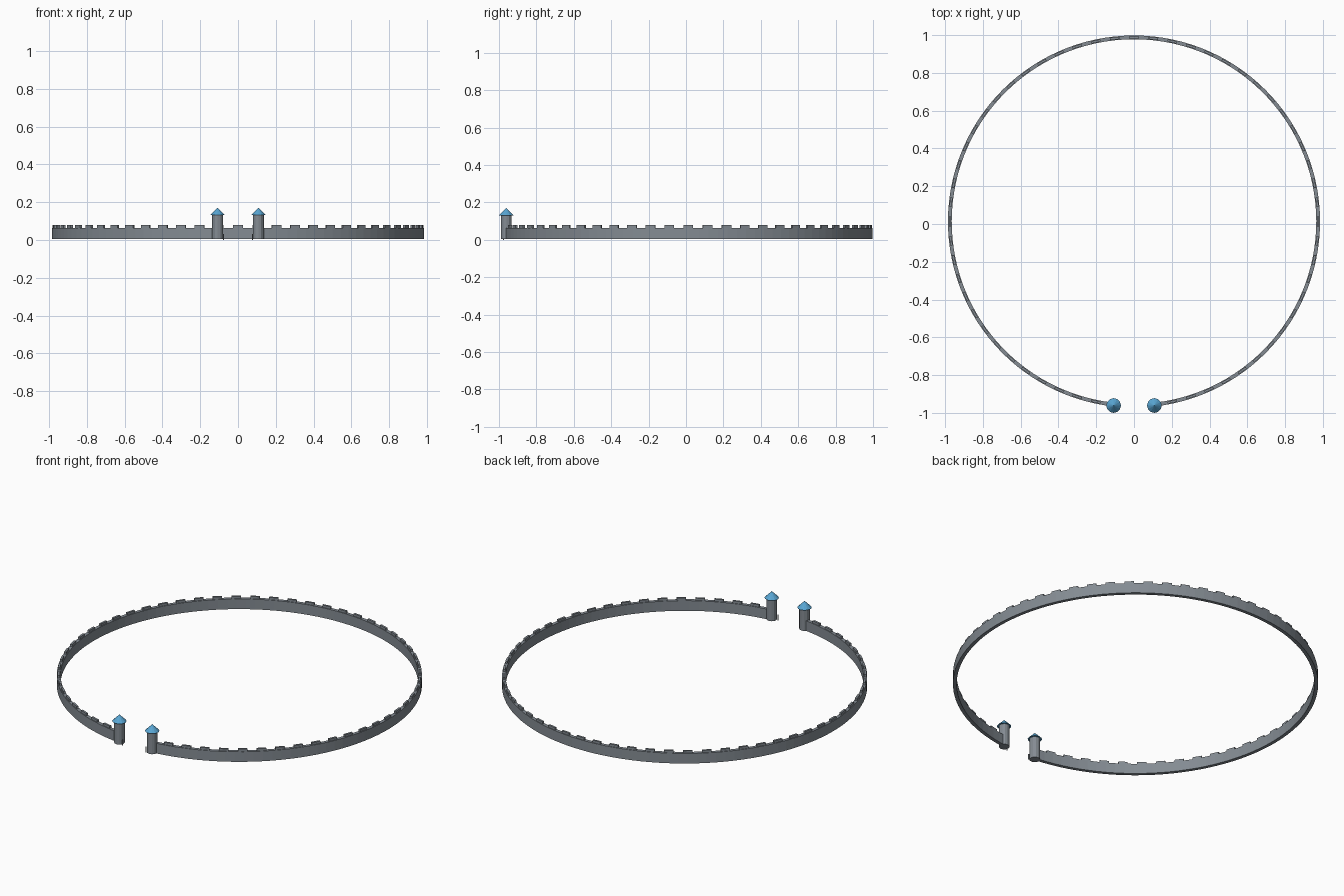
import bpy, bmesh
from math import sin, cos, radians, pi

if "Cube" in bpy.data.objects:
    bpy.data.objects.remove(bpy.data.objects["Cube"])

CY = 0.013          # centre of the ring
R_IN, R_OUT = 0.965, 0.985
STEP = 6            # degrees per battlement


def make(name, bm, mat=None):
    bmesh.ops.recalc_face_normals(bm, faces=bm.faces)
    me = bpy.data.meshes.new(name)
    bm.to_mesh(me)
    bm.free()
    ob = bpy.data.objects.new(name, me)
    bpy.context.collection.objects.link(ob)
    if mat:
        me.materials.append(mat)
    return ob


def colour(name, rgb):
    m = bpy.data.materials.new(name)
    m.diffuse_color = (*rgb, 1)
    m.use_nodes = True
    m.node_tree.nodes["Principled BSDF"].inputs["Base Color"].default_value = m.diffuse_color
    return m


def arc(bm, a0, a1, n, r0, r1, z0, z1):
    """Closed curved bar; angles in degrees measured from the front."""
    prev = None
    for i in range(n + 1):
        a = radians(a0 + (a1 - a0) * i / n)
        ring = [bm.verts.new((r * sin(a), CY - r * cos(a), z))
                for r, z in ((r0, z0), (r1, z0), (r1, z1), (r0, z1))]
        if prev:
            for k in range(4):
                bm.faces.new((prev[k], prev[(k + 1) % 4], ring[(k + 1) % 4], ring[k]))
        else:
            bm.faces.new(ring)
        prev = ring
    bm.faces.new(prev)


def cone(bm, x, y, r0, r1, z0, z1, n):
    res = bmesh.ops.create_cone(bm, cap_ends=True, segments=n, radius1=r0, radius2=r1, depth=z1 - z0)
    bmesh.ops.translate(bm, verts=res['verts'], vec=(x, y, (z0 + z1) / 2))


stone = colour("stone", (0.23, 0.26, 0.29))
blue = colour("roof_blue", (0.10, 0.38, 0.65))

# ring wall, open at the front gate
bm = bmesh.new()
arc(bm, 6.5, 353.5, 116, R_IN, R_OUT, 0.004, 0.064)
make("ring_wall", bm, stone)

# battlements along the wall top
bm = bmesh.new()
for k in range(2, 59):
    a = k * STEP
    arc(bm, a - 1.5, a + 1.5, 1, R_IN + 0.004, R_OUT - 0.004, 0.062, 0.078)
make("battlements", bm, stone)

# gate towers, roofs and slim gate posts
for side, s in (("left", -1), ("right", 1)):
    x, y = s * 0.108, -0.961
    bm = bmesh.new()
    cone(bm, x, y, 0.029, 0.029, 0.004, 0.136, 12)
    make(side + "_gate_tower", bm, stone)
    bm = bmesh.new()
    cone(bm, x, y, 0.039, 0.0, 0.131, 0.17, 12)
    make(side + "_tower_roof", bm, blue)
    bm = bmesh.new()
    cone(bm, s * 0.077, -0.975, 0.003, 0.003, 0.0, 0.032, 6)
    make(side + "_gate_post", bm, stone)
